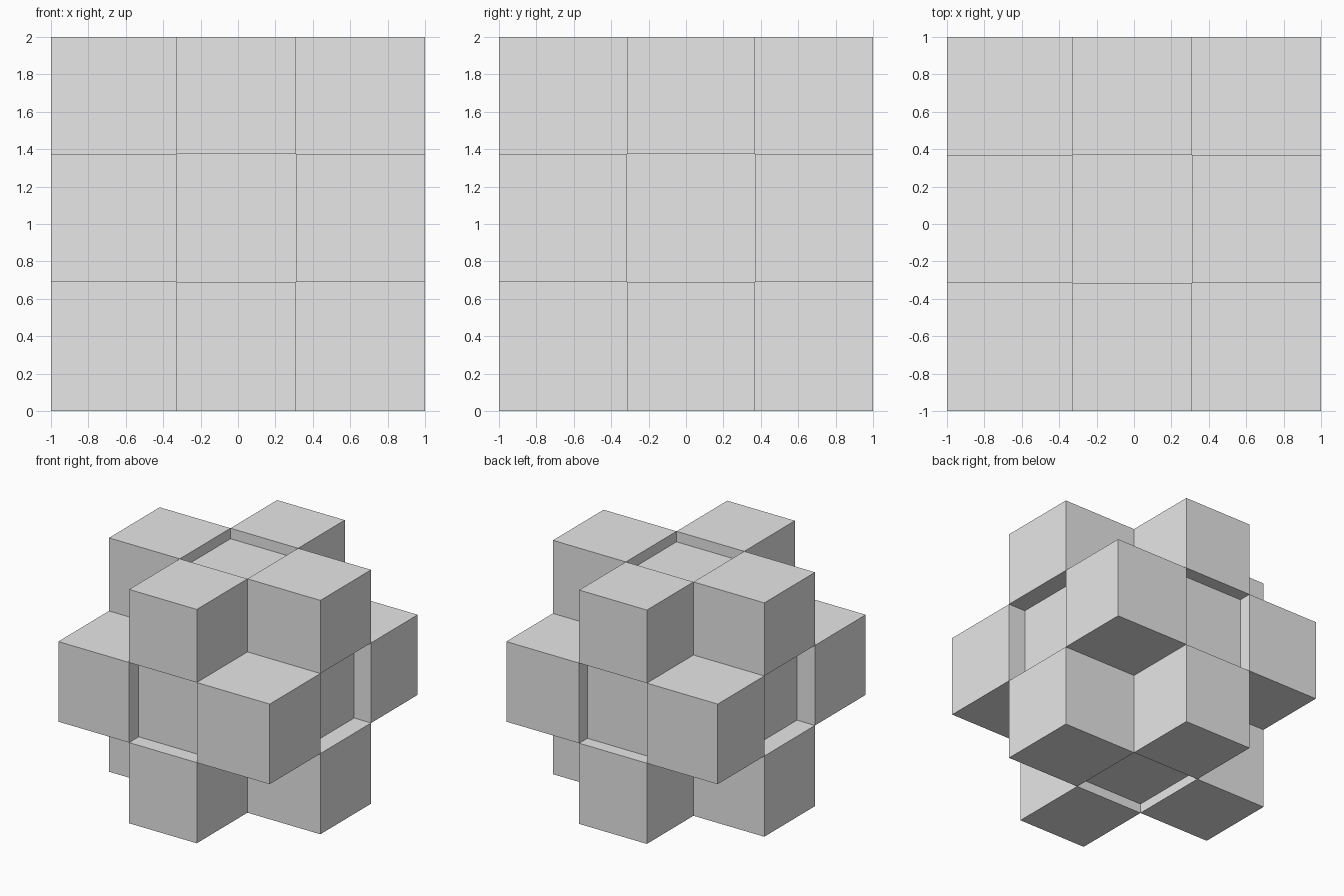
import bpy
import bmesh
from mathutils import Vector

if "Cube" in bpy.data.objects:
    bpy.data.objects.remove(bpy.data.objects["Cube"])

# One flat grey for everything
grey = bpy.data.materials.new("light_grey")
grey.diffuse_color = (0.8, 0.8, 0.8, 1.0)
grey.use_nodes = True
grey.node_tree.nodes["Principled BSDF"].inputs["Base Color"].default_value = grey.diffuse_color

# Low, middle and high cell ranges along x, y and z
CELLS = (
    ((-1.0, -0.33), (-0.33, 0.31), (0.31, 1.0)),
    ((-1.0, -0.315), (-0.315, 0.37), (0.37, 1.0)),
    ((0.0, 0.69), (0.69, 1.375), (1.375, 2.0)),
)
# Outer ends of the recessed cross arms along x, y and z
ARMS = ((-0.83, 0.84), (-0.87, 0.89), (0.08, 1.91))
SIDES = ("low", "middle", "high")


def box(name, ranges):
    """Flat sided box spanning the given x, y and z ranges."""
    lo = Vector([r[0] for r in ranges])
    hi = Vector([r[1] for r in ranges])
    mesh = bpy.data.meshes.new(name)
    bm = bmesh.new()
    bmesh.ops.create_cube(bm, size=1.0)
    for v in bm.verts:
        v.co = Vector([v.co[a] * (hi[a] - lo[a]) for a in range(3)])
    bm.to_mesh(mesh)
    bm.free()
    mesh.materials.append(grey)
    obj = bpy.data.objects.new(name, mesh)
    obj.location = (lo + hi) / 2
    bpy.context.collection.objects.link(obj)


# Twelve edge blocks: exactly one axis stays in the middle cell
for i in range(3):
    for j in range(3):
        for k in range(3):
            if (i, j, k).count(1) == 1:
                name = "edge_block_%s_%s_%s" % (SIDES[i], SIDES[j], SIDES[k])
                box(name, (CELLS[0][i], CELLS[1][j], CELLS[2][k]))

# Six face blocks, set slightly back, and the middle block joining them
for axis in range(3):
    for side in (0, 2):
        ranges = [CELLS[a][1] for a in range(3)]
        cell = list(CELLS[axis][side])
        cell[side // 2] = ARMS[axis][side // 2]
        ranges[axis] = cell
        box("face_block_%s_%s" % ("xyz"[axis], SIDES[side]), ranges)
box("core_block", [CELLS[a][1] for a in range(3)])
